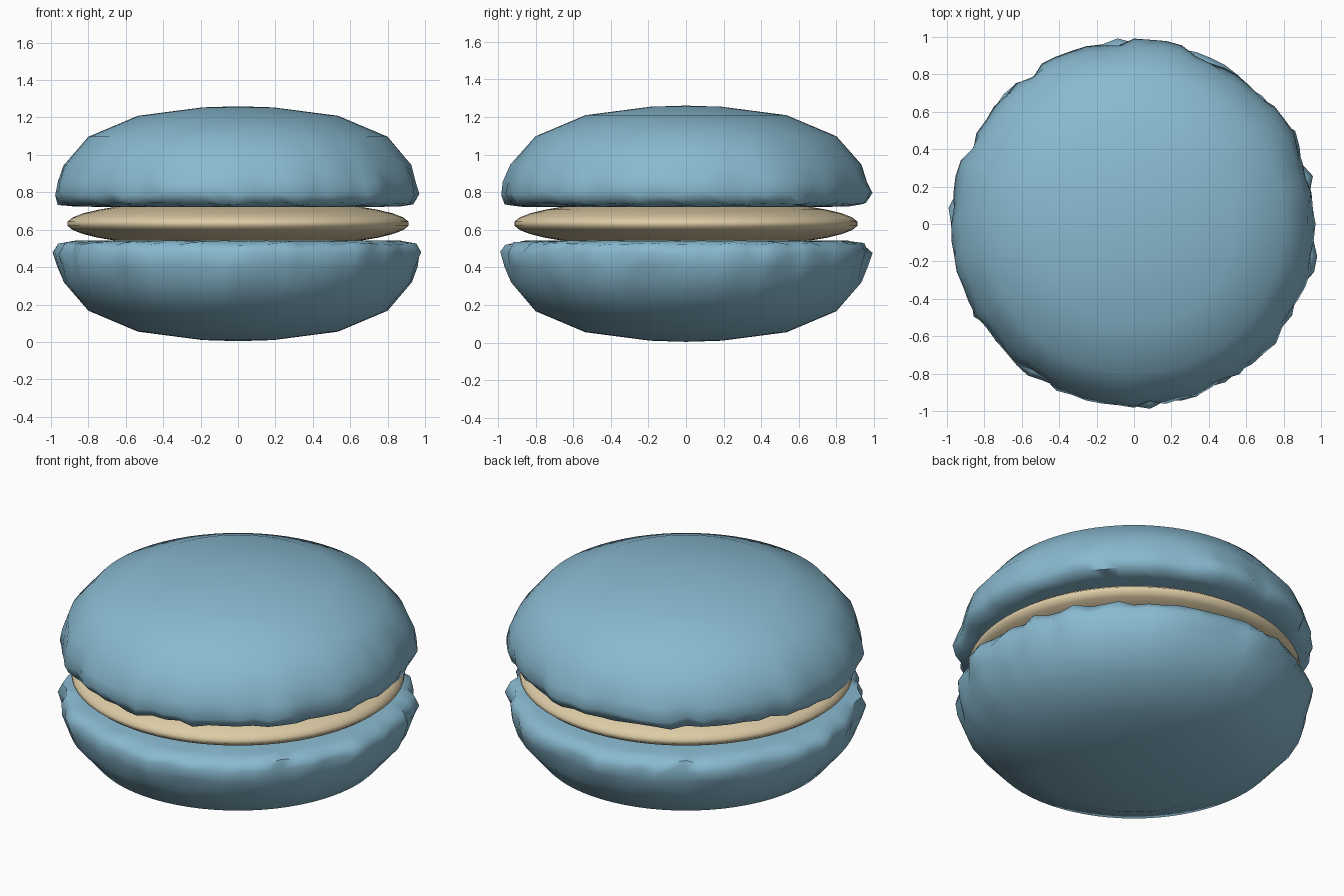
import bpy, bmesh, math, random

if "Cube" in bpy.data.objects:
    bpy.data.objects.remove(bpy.data.objects["Cube"])

MID = 0.632   # height of the symmetry plane


def material(name, rgb):
    m = bpy.data.materials.new(name)
    m.diffuse_color = (*rgb, 1)
    m.use_nodes = True
    m.node_tree.nodes["Principled BSDF"].inputs["Base Color"].default_value = m.diffuse_color
    return m


blue = material("blue_shell", (0.25, 0.49, 0.63))
cream = material("cream_filling", (0.72, 0.60, 0.38))


def lathe(name, profile, segs, mat, angle, flip=False, seed=None):
    """Revolve (radius, height above MID, ruffle) rows; first and last are poles."""
    rnd = random.Random(seed)
    folds = [rnd.uniform(-1, 1) for _ in range(segs)]
    bm = bmesh.new()
    s = -1 if flip else 1
    rings = []
    for r, h, ruffle in profile:
        if r == 0:
            rings.append([bm.verts.new((0, 0, MID + s * h))])
            continue
        ring = []
        for i in range(segs):
            a = 2 * math.pi * i / segs
            n = 0.65 * folds[i] + 0.35 * rnd.uniform(-1, 1)
            rr = r + ruffle * n
            dz = ruffle * 0.35 * rnd.uniform(-1, 1)
            ring.append(bm.verts.new((rr * math.cos(a), rr * math.sin(a), MID + s * (h + dz))))
        rings.append(ring)
    for p, q in zip(rings, rings[1:]):
        for i in range(segs):
            j = (i + 1) % segs
            if len(p) == 1:
                bm.faces.new((p[0], q[i], q[j]))
            elif len(q) == 1:
                bm.faces.new((p[i], q[0], p[j]))
            else:
                bm.faces.new((p[i], q[i], q[j], p[j]))
    bmesh.ops.recalc_face_normals(bm, faces=bm.faces)
    me = bpy.data.meshes.new(name)
    bm.to_mesh(me)
    bm.free()
    me.materials.append(mat)
    ob = bpy.data.objects.new(name, me)
    bpy.context.collection.objects.link(ob)
    bpy.ops.object.select_all(action='DESELECT')
    ob.select_set(True)
    bpy.context.view_layer.objects.active = ob
    bpy.ops.object.shade_smooth_by_angle(angle=math.radians(angle))
    return ob


# Domed shell with a ruffled foot and a flat inner face
shell = [(0, 0.628, 0), (0.19, 0.622, 0), (0.535, 0.577, 0), (0.80, 0.465, 0),
         (0.93, 0.313, 0.006), (0.957, 0.225, 0.018), (0.972, 0.158, 0.028),
         (0.945, 0.107, 0.025), (0.87, 0.092, 0.008), (0.70, 0.09, 0), (0, 0.09, 0)]
lathe("top_shell", shell, 72, blue, 60, seed=4)
lathe("bottom_shell", shell, 72, blue, 60, flip=True, seed=9)

# Rounded cream disc between the shells
edge = [(0.915 * math.cos(t), 0.13 * math.sin(t), 0)
        for t in (math.radians(d) for d in range(75, -76, -10))]
lathe("filling", [(0, 0.13, 0)] + edge + [(0, -0.13, 0)], 64, cream, 60)
